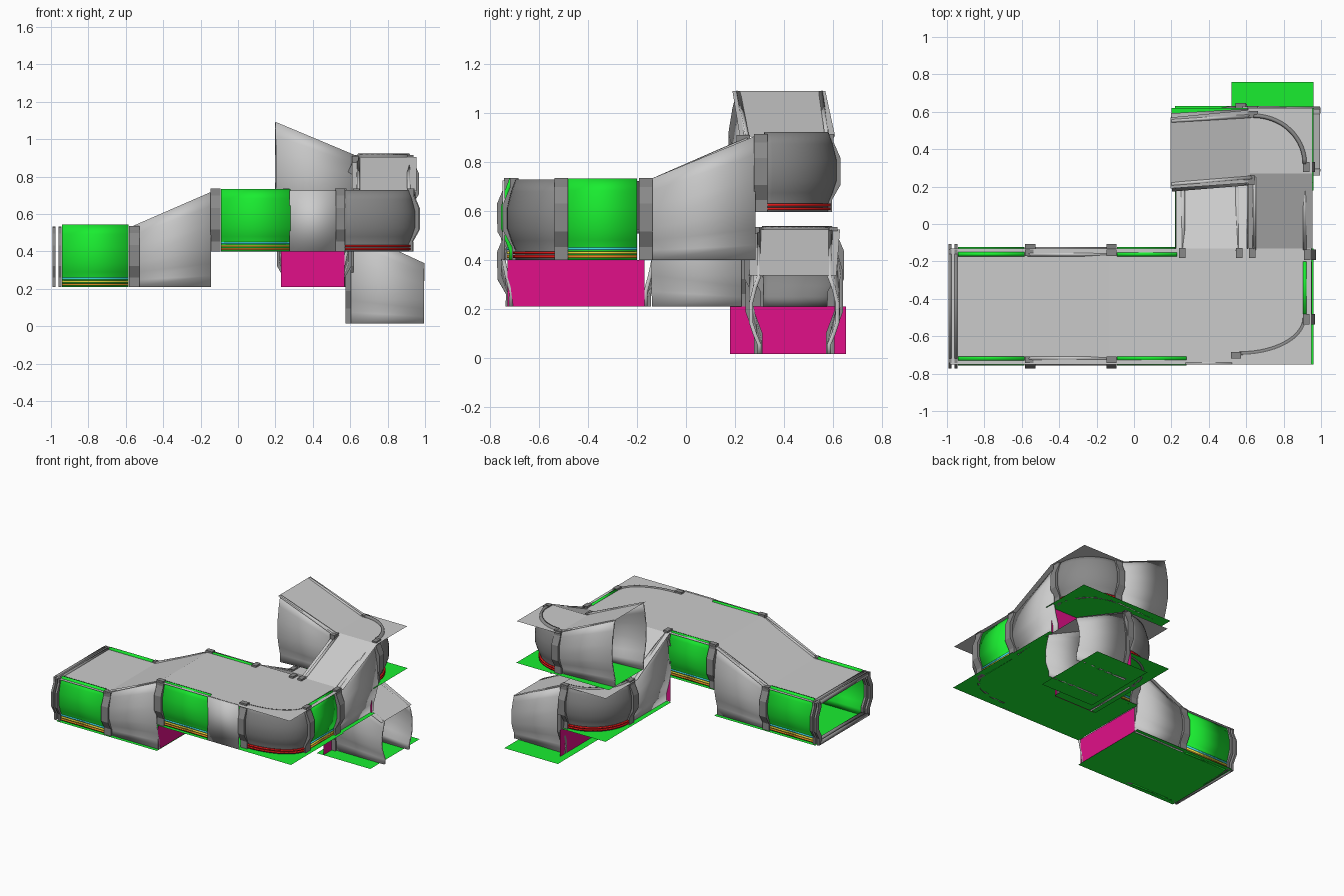
import bpy, bmesh
from math import cos, sin, pi, radians
from mathutils import Vector

if "Cube" in bpy.data.objects:
    bpy.data.objects.remove(bpy.data.objects["Cube"])


def mat(name, rgb):
    m = bpy.data.materials.new(name)
    m.diffuse_color = (*rgb, 1)
    m.use_nodes = True
    m.node_tree.nodes["Principled BSDF"].inputs["Base Color"].default_value = m.diffuse_color
    return m


GREEN = mat("green", (0.01, 0.85, 0.03))
PINK = mat("pink", (0.75, 0.005, 0.25))
RED = mat("red", (0.75, 0.01, 0.01))
YELLOW = mat("yellow", (0.9, 0.75, 0.05))
CYAN = mat("cyan", (0.05, 0.75, 0.8))
ORANGE = mat("orange", (0.85, 0.3, 0.02))
DARK = mat("rib_grey", (0.25, 0.25, 0.25))

# wall section: (height fraction, outward bulge)
BULGE = [(0, 0), (.12, 0), (.25, .018), (.4, .034), (.65, .034), (.85, .018), (1, 0)]
RIB = [(0, .005), (.17, .005), (.36, .04), (.68, .04), (.88, .012), (1, .012)]
FLAT = [(0, .03), (1, .03)]
BAR = [(0, 0), (1, 0)]


def mesh_object(name, verts, faces, m=None, thick=0, smooth=False):
    me = bpy.data.meshes.new(name)
    me.from_pydata(verts, [], faces)
    ob = bpy.data.objects.new(name, me)
    bpy.context.collection.objects.link(ob)
    if m:
        me.materials.append(m)
    if thick:
        s = ob.modifiers.new("thickness", 'SOLIDIFY')
        s.thickness, s.offset = thick, 0
    if smooth:
        bpy.context.view_layer.objects.active = ob
        ob.select_set(True)
        bpy.ops.object.shade_smooth_by_angle(angle=radians(32))
        ob.select_set(False)
    return ob


def wall(name, path, z0, tops, prof=BULGE, m=None, thick=.016, out=0, smooth=True):
    """Sheet swept along a ground path; outward is right of travel."""
    n, k = len(path), len(prof)
    if not isinstance(tops, (list, tuple)):
        tops = [tops] * n
    verts = []
    for i, p in enumerate(path):
        a, b = Vector(path[max(i - 1, 0)]), Vector(path[min(i + 1, n - 1)])
        d = (b - a).normalized()
        for t, o in prof:
            verts.append((p[0] + d.y * (o + out), p[1] - d.x * (o + out), z0 + t * (tops[i] - z0)))
    faces = [(i * k + j, (i + 1) * k + j, (i + 1) * k + j + 1, i * k + j + 1)
             for i in range(n - 1) for j in range(k - 1)]
    return mesh_object(name, verts, faces, m, thick, smooth)


def rib(name, x, y, dx, dy, z0, top, w=.055):
    h = w / 2
    wall(name, [(x - dx * h, y - dy * h), (x + dx * h, y + dy * h)], z0, top + .005,
         RIB, DARK, .035, smooth=False)


def stripes(name, path, z0, colours):
    for i, c in enumerate(colours):
        wall(f"{name}_{i + 1}", path, z0 + .008 + i * .016, z0 + .019 + i * .016, BAR, c, .012, .012)


def panel(name, path, z0):
    wall(name + "_panel", path, z0, z0 + .33, m=GREEN)
    stripes(name + "_stripe", path, z0, (ORANGE, YELLOW, CYAN))


def arc(cx, cy, rx, ry, a0, a1, n=14):
    return [(cx + rx * cos(radians(a0 + (a1 - a0) * i / n)),
             cy + ry * sin(radians(a0 + (a1 - a0) * i / n))) for i in range(n + 1)]


def corner(name, path, z0):
    wall(name + "_curved_wall", path, z0, z0 + .325, m=DARK)
    stripes(name + "_red_rail", path, z0, (RED, RED))


def plate(name, x0, x1, y0, y1, z, m=None):
    mesh_object(name, [(x0, y0, z), (x1, y0, z), (x1, y1, z), (x0, y1, z)], [(0, 1, 2, 3)], m)


def ceiling(name, rows):
    """Strip of quads between successive edges (pairs of points)."""
    v = [p for r in rows for p in r]
    mesh_object(name, v, [(2 * i, 2 * i + 1, 2 * i + 3, 2 * i + 2) for i in range(len(rows) - 1)])


def riser(name, a, b, z0, z1):
    mesh_object(name, [(*a, z0), (*b, z0), (*b, z1), (*a, z1)], [(0, 1, 2, 3)], PINK)


LOW, MID, HIGH, GROUND = .21, .40, .595, .015

# floors
plate("entrance_floor", -.97, -.14, -.75, -.13, LOW, GREEN)
plate("main_floor", -.14, .96, -.75, -.13, MID, GREEN)
plate("upper_ramp_floor", .61, .95, -.13, .25, MID, GREEN)
plate("upper_corner_floor", .2, .96, .22, .62, HIGH, GREEN)
plate("lower_corner_floor", .22, .58, -.14, .63, LOW, GREEN)
plate("bottom_floor", .52, .96, .18, .76, GROUND, GREEN)

# step faces
riser("entrance_riser", (-.145, -.73), (-.145, -.17), LOW, MID)
riser("lower_riser", (.23, -.145), (.57, -.145), LOW, MID)
riser("upper_riser", (.62, .245), (.93, .245), MID, HIGH)
riser("bottom_riser", (.575, .18), (.575, .655), GROUND, LOW)

# ceilings
ceiling("main_ceiling", [((x, -.75, z), (x, -.13, z)) for x, z in
                         ((-.985, .525), (-.56, .525), (-.13, .722), (.95, .722))])
ceiling("upper_ceiling", [((.61, y, z), (.955, y, z)) for y, z in
                          ((-.13, .722), (.27, .905), (.62, .905))])
ceiling("upper_exit_ceiling", [((.62, .22, .905), (.62, .61, .905)),
                               ((.195, .19, 1.09), (.195, .57, 1.09))])
ceiling("lower_ceiling", [((.225, y, z), (.605, y, z)) for y, z in
                          ((-.13, .722), (.25, .525), (.62, .525))])
ceiling("bottom_exit_ceiling", [((.58, .25, .525), (.58, .63, .525)),
                                ((.995, .26, .335), (.995, .615, .335))])

# main corridor, front and back walls mirrored about y = -0.44
for side, s in (("front", 1), ("back", -1)):
    def line(*xs):
        p = [(x, -.44 - s * .275) for x in xs]
        return p if s == 1 else p[::-1]
    y = -.44 - s * .275
    panel(side + "_entrance", line(-.94, -.585), LOW)
    rib(side + "_entrance_rib", -.555, y, s, 0, LOW, .53)
    wall(side + "_entrance_ramp_wall", line(-.57, -.145), LOW, [.53, .715][::s])
    rib(side + "_main_rib", -.12, y, s, 0, MID, .73)
    panel(side + "_main", line(-.09, .28 if s == 1 else .23), MID)
    for x in (-.985, -.952):
        rib(f"{side}_end_frame", x, y, s, 0, LOW, .525, .016)
wall("front_plain_wall", [(.275, -.715), (.525, -.715)], MID, .725, FLAT, thick=.01)

# entrance end frame top and bottom beams
for nm, z in (("top", .52), ("bottom", .222)):
    for x in (-.985, -.952):
        wall(f"end_frame_{nm}_beam", [(x, -.72), (x, -.16)], z - .012, z + .012, BAR, DARK, .016)

# main corner and right hand side
rib("main_corner_rib", .545, -.69, 1, 0, MID, .73)
corner("main_corner", arc(.565, -.5, .345, .19, -90, 0), MID)
rib("main_corner_end_rib", .91, -.51, 0, 1, MID, .73)
panel("right_side", [(.91, -.49), (.91, -.2)], MID)
rib("upper_ramp_start_rib", .915, -.165, 0, 1, MID, .73)

# upper ramp, corner and exit
wall("upper_ramp_outer_wall", [(.91, -.14), (.91, .285)], MID, [.73, .905])
wall("upper_ramp_inner_wall", [(.645, .25), (.645, -.14)], MID, [.9, .73])
rib("upper_inner_start_rib", .645, -.155, 0, -1, MID, .73)
rib("upper_inner_end_rib", .64, .235, 0, -1, HIGH, .905)
rib("upper_corner_start_rib", .91, .305, 0, 1, HIGH, .91)
corner("upper_corner", arc(.64, .32, .27, .255, 0, 90), HIGH)
rib("upper_corner_end_rib", .635, .575, -1, 0, HIGH, .91)
wall("upper_exit_back_wall", [(.625, .575), (.2, .55)], HIGH, [.91, 1.09])
wall("upper_exit_front_wall", [(.2, .215), (.63, .25)], HIGH, [1.09, .91])

# lower ramp, corner and exit
wall("lower_ramp_outer_wall", [(.265, .27), (.265, -.14)], LOW, [.53, .725])
wall("lower_ramp_inner_wall", [(.55, -.14), (.55, .25)], LOW, [.725, .53])
rib("lower_outer_start_rib", .27, -.155, 0, -1, MID, .73)
rib("lower_inner_start_rib", .55, -.155, 0, 1, MID, .73)
rib("lower_inner_end_rib", .55, .255, 0, 1, LOW, .53)
rib("lower_corner_end_rib", .265, .29, 0, -1, LOW, .53)
corner("lower_corner", arc(.55, .31, .285, .28, 90, 180), LOW)
rib("lower_corner_start_rib", .57, .59, -1, 0, LOW, .53)
rib("lower_exit_inner_rib", .59, .295, 1, 0, LOW, .53)
wall("lower_exit_back_wall", [(.995, .585), (.575, .59)], GROUND, [.335, .53])
wall("lower_exit_front_wall", [(.575, .3), (.995, .3)], GROUND, [.53, .335])
for nm, y, d in (("back", .585, -1), ("front", .3, 1)):
    rib("bottom_riser_rib_" + nm, .59, y, d, 0, GROUND, .5, .03)
